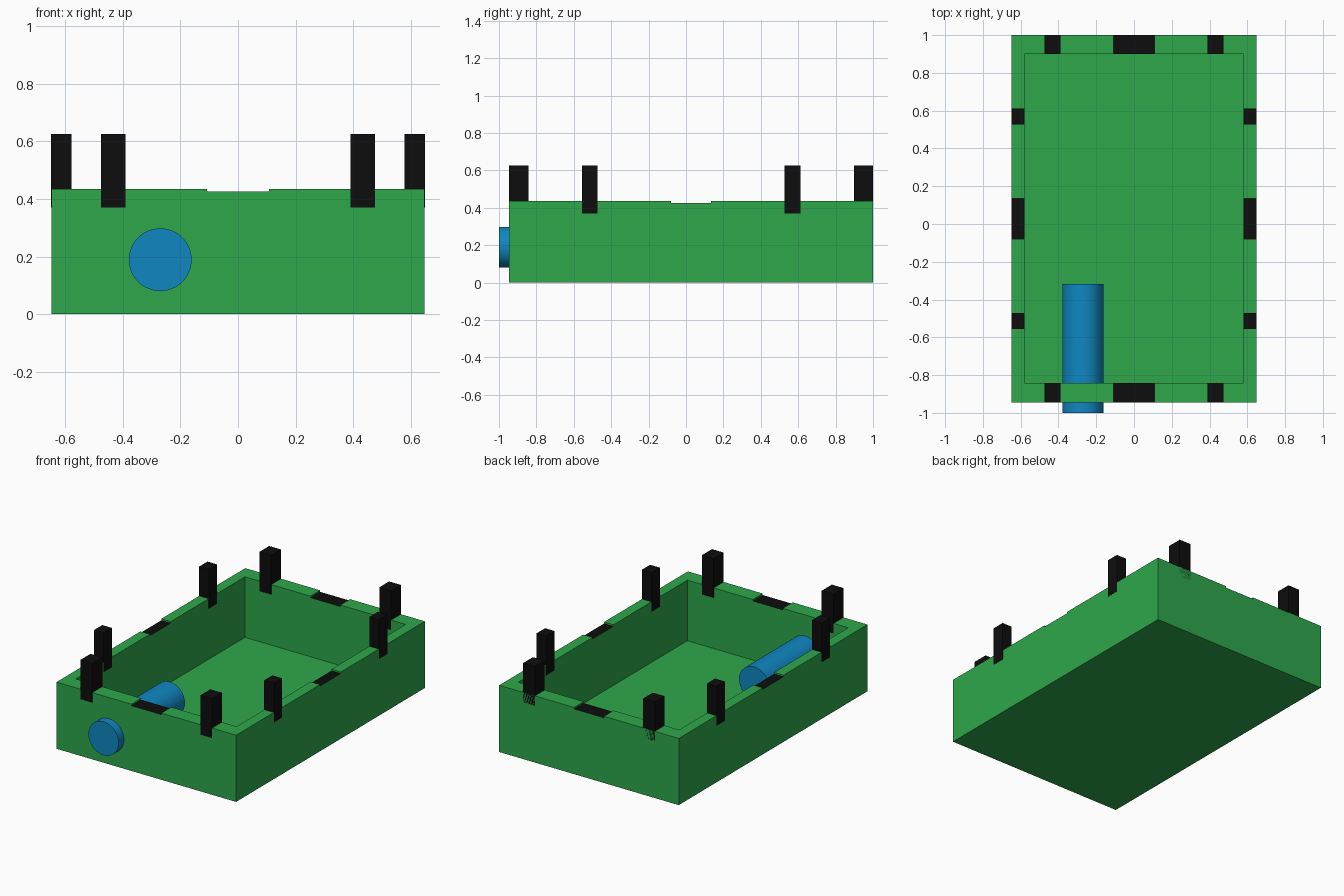
import bpy, math

if "Cube" in bpy.data.objects:
    bpy.data.objects.remove(bpy.data.objects["Cube"])


def material(name, rgb):
    m = bpy.data.materials.new(name)
    m.diffuse_color = (*rgb, 1)
    m.use_nodes = True
    m.node_tree.nodes["Principled BSDF"].inputs["Base Color"].default_value = m.diffuse_color
    return m


GREEN = material("green", (0.027, 0.386, 0.070))
BLACK = material("black", (0.004, 0.004, 0.004))
BLUE = material("blue", (0.005, 0.242, 0.540))


def box(name, x, y, z, mat=None):
    """Box from (min, max) ranges."""
    bpy.ops.mesh.primitive_cube_add(size=1, location=[sum(r) / 2 for r in (x, y, z)])
    ob = bpy.context.object
    ob.name = name
    ob.scale = [r[1] - r[0] for r in (x, y, z)]
    bpy.ops.object.transform_apply(location=False, rotation=False, scale=True)
    if mat:
        ob.data.materials.append(mat)
    return ob


def cut(target, cutter):
    mod = target.modifiers.new("cut", 'BOOLEAN')
    mod.operation = 'DIFFERENCE'
    mod.solver = 'EXACT'
    mod.object = cutter
    bpy.context.view_layer.objects.active = target
    bpy.ops.object.modifier_apply(modifier=mod.name)
    bpy.data.objects.remove(cutter)


OX, IX = 0.648, 0.58          # outer and inner half width
OY, IY = (-0.945, 1.0), (-0.843, 0.90)
RIM, NOTCH, FLOOR = 0.435, 0.425, 0.04

# Open tray with a shallow notch in the middle of each wall
tray = box("tray", (-OX, OX), OY, (0, RIM), GREEN)
tray.data.materials.append(BLACK)
cut(tray, box("cavity", (-IX, IX), IY, (FLOOR, 0.8)))
cut(tray, box("end_notch", (-0.108, 0.108), (-1.2, 1.2), (NOTCH, 0.8)))
cut(tray, box("side_notch", (-1, 1), (-0.08, 0.135), (NOTCH, 0.8)))

# Black notch floors
for p in tray.data.polygons:
    wz = p.center.z + tray.location.z
    p.material_index = int(p.normal.z > 0.9 and abs(wz - NOTCH) < 0.002)

# Posts set into the rim, just proud of both wall faces
E = 0.001
POST_Z = (0.37, 0.626)
for side, s in (("left", -1), ("right", 1)):
    a, b = sorted((s * (IX - E), s * (OX + E)))
    for end, y in (("front", (-0.557, -0.472)), ("back", (0.526, 0.612))):
        box(f"{side}_wall_{end}_post", (a, b), y, POST_Z, BLACK)
    a, b = sorted((s * 0.39, s * 0.475))
    for end, y in (("front", (OY[0] - E, IY[0] + E)), ("back", (IY[1] - E, OY[1]))):
        box(f"{end}_wall_{side}_post", (a, b), y, POST_Z, BLACK)

# Pipe through the front wall
Y0, Y1 = -1.0, -0.317
bpy.ops.mesh.primitive_cylinder_add(vertices=64, radius=0.109, depth=Y1 - Y0,
                                    location=(-0.27, (Y0 + Y1) / 2, 0.189),
                                    rotation=(math.pi / 2, 0, 0))
pipe = bpy.context.object
pipe.name = "pipe"
pipe.data.materials.append(BLUE)
bpy.ops.object.shade_smooth_by_angle(angle=math.radians(30))
